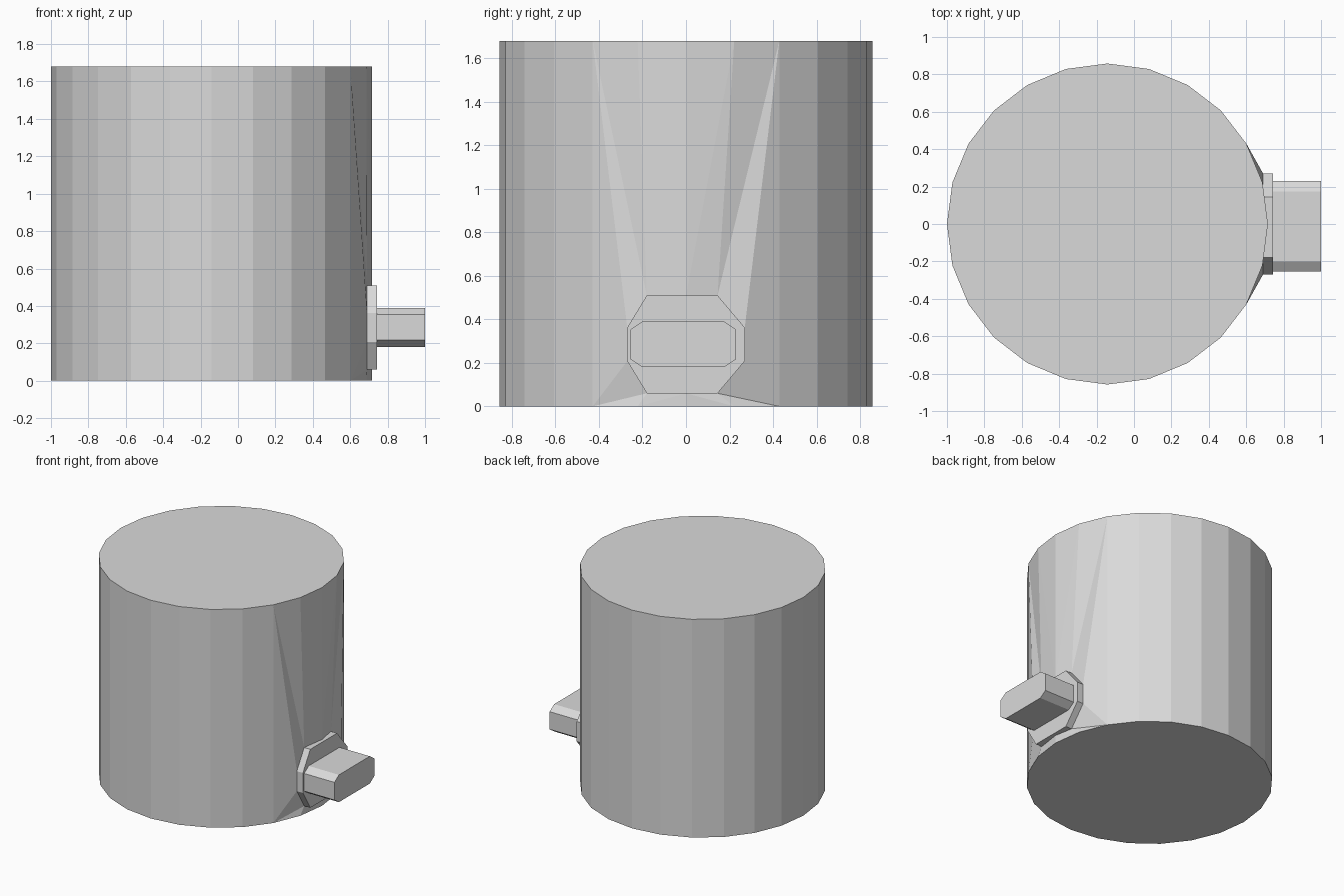
import bpy, bmesh
from math import cos, sin, radians

cube = bpy.data.objects.get("Cube")
if cube:
    bpy.data.objects.remove(cube, do_unlink=True)

mat = bpy.data.materials.new("light_grey")
mat.use_nodes = True
grey = (0.7, 0.7, 0.7, 1)
mat.diffuse_color = grey
mat.node_tree.nodes["Principled BSDF"].inputs["Base Color"].default_value = grey

CX, RADIUS, HEIGHT, SIDES = -0.142, 0.858, 1.68, 24
WALL_X, COLLAR_X, TIP_X = 0.69, 0.742, 1.0


def finish(bm, name):
    bmesh.ops.recalc_face_normals(bm, faces=bm.faces)
    mesh = bpy.data.meshes.new(name)
    bm.to_mesh(mesh)
    bm.free()
    mesh.materials.append(mat)
    obj = bpy.data.objects.new(name, mesh)
    bpy.context.collection.objects.link(obj)


def octagon(y0, y1, z0, z1, ya, yb, cut):
    """Chamfered rectangle: outer limits, ends of the flat top, corner height."""
    return [(y0, z1 - cut), (ya, z1), (yb, z1), (y1, z1 - cut),
            (y1, z0 + cut), (yb, z0), (ya, z0), (y0, z0 + cut)]


def prism(name, profile, x0, x1):
    bm = bmesh.new()
    face = bm.faces.new([bm.verts.new((x0, y, z)) for y, z in profile])
    out = bmesh.ops.extrude_face_region(bm, geom=[face], use_keep_orig=True)
    moved = [v for v in out["geom"] if isinstance(v, bmesh.types.BMVert)]
    bmesh.ops.translate(bm, verts=moved, vec=(x1 - x0, 0, 0))
    finish(bm, name)


collar = octagon(-0.27, 0.27, 0.06, 0.51, -0.18, 0.145, 0.148)
spout = octagon(-0.255, 0.23, 0.18, 0.39, -0.20, 0.175, 0.037)

# Tank: faceted drum whose wall stretches out to meet the collar
bm = bmesh.new()


def ring(z):
    angles = [radians(360 * i / SIDES) for i in range(SIDES)]
    return [bm.verts.new((CX + RADIUS * cos(a), RADIUS * sin(a), z)) for a in angles]


bottom, top = ring(0), ring(HEIGHT)
bm.faces.new(top)
bm.faces.new(bottom[::-1])
for i in range(2, SIDES - 2):
    bm.faces.new((bottom[i], bottom[i + 1], top[i + 1], top[i]))

port = [bm.verts.new((WALL_X, y, z)) for y, z in collar]
front_x = CX + RADIUS
mid_top = bm.verts.new((front_x, 0, collar[1][1]))
mid_bottom = bm.verts.new((front_x, 0, collar[5][1]))
upper = [port[0], port[1], mid_top, port[2], port[3]]
lower = [port[7], port[6], mid_bottom, port[5], port[4]]
for rim, edge in ((top, upper), (bottom, lower)):
    r = [rim[i] for i in range(-2, 3)]
    for a, b, c in ((0, 1, 1), (4, 3, 3)):
        bm.faces.new((r[a], r[b], edge[c]))
        bm.faces.new((r[a], edge[c], edge[a]))
    for a, m in ((1, 2), (3, 2)):
        bm.faces.new((r[a], r[m], edge[m]))
        bm.faces.new((r[a], edge[m], edge[a]))
for i, k in ((-2, 0), (2, 4)):
    bm.faces.new((bottom[i], top[i], upper[k], lower[k]))
finish(bm, "tank")

# Collar plate and spout
prism("collar", collar, WALL_X, COLLAR_X)
prism("spout", spout, COLLAR_X - 0.01, TIP_X)
